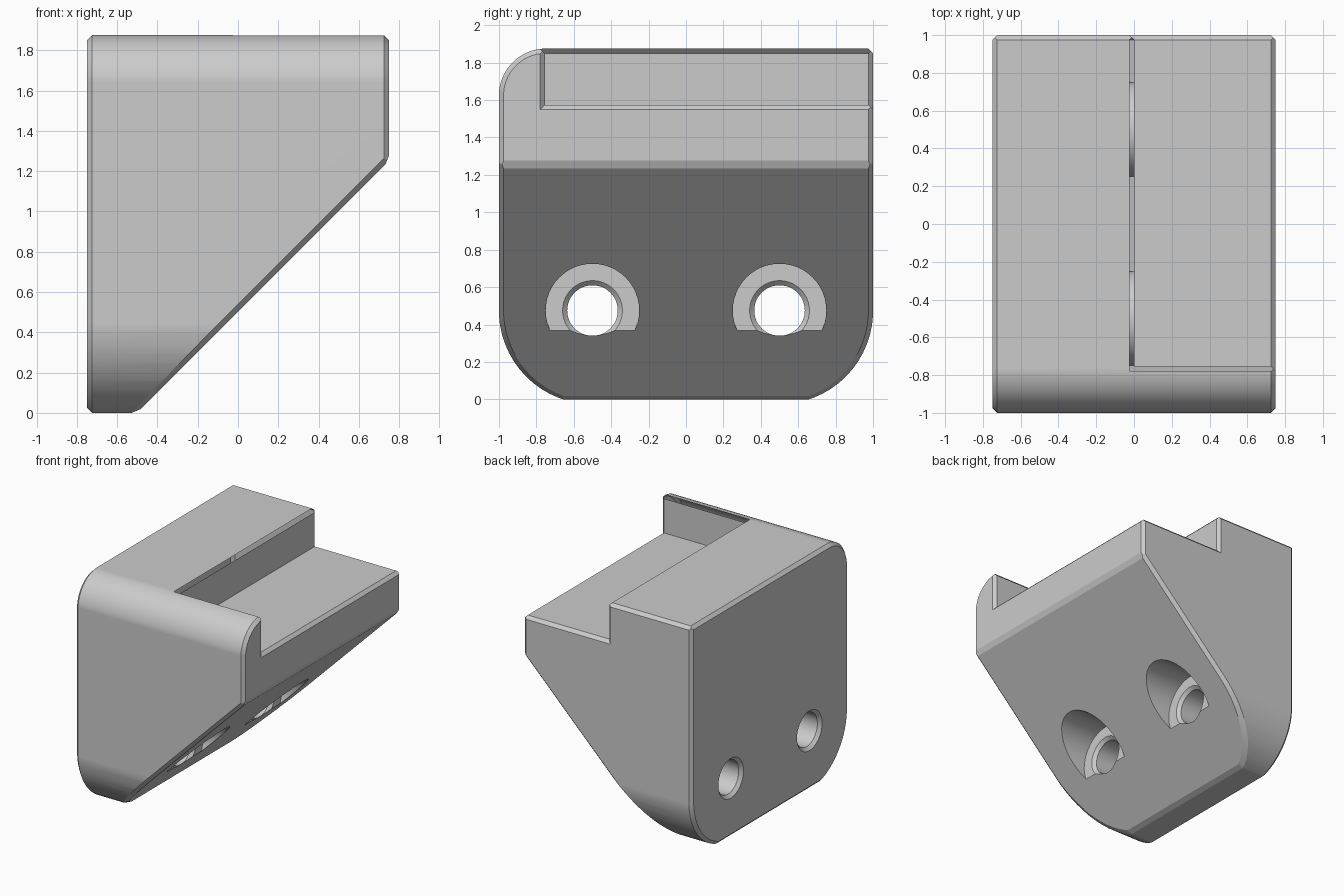
import bpy, bmesh
from math import sin, cos, asin, acos, pi, radians
from mathutils import Vector

cube = bpy.data.objects.get("Cube")
if cube:
    bpy.data.objects.remove(cube, do_unlink=True)

HALF, TOP, W = 0.75, 1.875, 0.025      # half width, height, chamfer
SLOPE = 0.503                          # underside is z = x + SLOPE
HOLE_Z, BORE, HOLE, BORE_FLOOR = 0.475, 0.25, 0.135, -0.135


def make_object(name, bm):
    bmesh.ops.recalc_face_normals(bm, faces=bm.faces[:])
    mesh = bpy.data.meshes.new(name)
    bm.to_mesh(mesh)
    bm.free()
    obj = bpy.data.objects.new(name, mesh)
    bpy.context.scene.collection.objects.link(obj)
    return obj


def hull(name, points):
    """Convex solid around the points, with flat areas merged."""
    bm = bmesh.new()
    for p in points:
        bm.verts.new(p)
    bmesh.ops.remove_doubles(bm, verts=bm.verts[:], dist=1e-4)
    bmesh.ops.convex_hull(bm, input=bm.verts[:])
    loose = [v for v in bm.verts if not v.link_faces]
    bmesh.ops.delete(bm, geom=loose, context='VERTS')
    bmesh.ops.dissolve_limit(bm, angle_limit=0.01, verts=bm.verts[:], edges=bm.edges[:])
    return make_object(name, bm)


def box_points(low, high):
    return [Vector((x, y, z)) for x in (low[0], high[0])
            for y in (low[1], high[1]) for z in (low[2], high[2])]


def revolve(name, profile, y, z, steps=48):
    """Turn (x, radius) pairs around an axis along x."""
    bm = bmesh.new()
    rings = []
    for x, r in profile:
        angles = [2 * pi * i / steps for i in range(steps)]
        rings.append([bm.verts.new((x, y + r * cos(a), z + r * sin(a))) for a in angles])
    for a, b in zip(rings, rings[1:]):
        for i in range(steps):
            j = (i + 1) % steps
            bm.faces.new((a[i], a[j], b[j], b[i]))
    bm.faces.new(rings[0])
    bm.faces.new(rings[-1])
    return make_object(name, bm)


# Side outline as planes (normal, distance): three rounded corners, top and bottom
def arc_planes(cy, cz, r, start, end, steps=12):
    out = []
    for i in range(steps + 1):
        a = start + (end - start) * i / steps
        n = Vector((0, cos(a), sin(a)))
        out.append((n, n.y * cy + n.z * cz + r))
    return out


def chamfer(p, q):
    """Plane that trims the edge between two planes."""
    total = p[0] + q[0]
    half = p[0].angle(q[0]) / 2
    return total.normalized(), (p[1] + q[1]) / total.length - W * sin(half)


sweep = acos(0.156 / 0.5)
top = (Vector((0, 0, 1)), TOP)
back = (Vector((0, 1, 0)), 1.0)
outline = [top, back, (Vector((0, 0, -1)), 0.0)]
outline += arc_planes(-0.75, TOP - 0.25, 0.25, pi / 2, pi)[1:]
outline += arc_planes(0.5, HOLE_Z, 0.5, 0, -sweep)[1:]
outline += arc_planes(-0.5, HOLE_Z, 0.5, pi, pi + sweep)[1:]
left = (Vector((1, 0, 0)), HALF)
right = (Vector((-1, 0, 0)), HALF)
under = (Vector((1, 0, -1)).normalized(), -SLOPE / 2 ** 0.5)
planes = outline + [left, right, under, chamfer(top, back), chamfer(left, under)]
planes += [chamfer(side, p) for side in (left, right, under) for p in outline]

# Body: a block trimmed by every plane
bm = bmesh.new()
bmesh.ops.create_cube(bm, size=6)
for normal, dist in planes:
    bmesh.ops.bisect_plane(bm, geom=bm.verts[:] + bm.edges[:] + bm.faces[:], dist=1e-5,
                           plane_co=normal * dist, plane_no=normal, clear_outer=True)
    rim = [e for e in bm.edges if e.is_boundary]
    if rim:
        bmesh.ops.edgeloop_fill(bm, edges=rim)
corners = [v.co.copy() for v in bm.verts]
bm.free()
body = hull("wedge_bracket", corners)

# Step in the top, with flared mouths that chamfer its rims
step = (0.0, -0.755, 1.575)
far = (3.0, 3.0, 3.0)
cutters = [hull("step_cutter", box_points(step, far))]
for axis, face in enumerate((HALF, 1.0, TOP)):
    points = []
    for depth, grow in ((-2 * W, -W), (W, 2 * W)):
        low = [s - grow for s in step]
        high = list(far)
        low[axis] = high[axis] = face + depth
        points += box_points(low, high)
    cutters.append(hull("step_rim_cutter", points))

# Screw holes with counterbores, and the chamfered bore rim on the slope
bore_profile = [(-HALF - 0.05, HOLE + W + 0.05), (-HALF + W, HOLE),
                (BORE_FLOOR - W, HOLE), (BORE_FLOOR, HOLE + W),
                (BORE_FLOOR, BORE), (1.2, BORE)]
for y in (-0.5, 0.5):
    cutters.append(revolve("screw_hole_cutter", bore_profile, y, HOLE_Z))
    points = []
    for t in (-1.6, 1.2):
        r = BORE + 0.9 * W * (1 + t / 1.2)
        chord = BORE_FLOOR + SLOPE - W * (0.8 + 1.67 * t)
        start = asin((chord - HOLE_Z) / r)
        for i in range(37):
            a = start + (pi - 2 * start) * i / 36
            z = HOLE_Z + r * sin(a)
            points.append((z + SLOPE + t * W, y + r * cos(a), z))
    cutters.append(hull("bore_rim_cutter", points))

grey = bpy.data.materials.new("plain grey")
grey.use_nodes = True
colour = (0.6, 0.6, 0.6, 1)
grey.diffuse_color = colour
grey.node_tree.nodes["Principled BSDF"].inputs["Base Color"].default_value = colour
body.data.materials.append(grey)

# Cut, then shade with sharp chamfer edges
bpy.ops.object.select_all(action='DESELECT')
body.select_set(True)
bpy.context.view_layer.objects.active = body
for cutter in cutters:
    cutter.hide_render = True
    mod = body.modifiers.new("cut", 'BOOLEAN')
    mod.operation = 'DIFFERENCE'
    mod.solver = 'EXACT'
    mod.object = cutter
    bpy.ops.object.modifier_apply(modifier=mod.name)
    bpy.data.objects.remove(cutter, do_unlink=True)
bpy.ops.object.shade_smooth_by_angle(angle=radians(15))
weighted = body.modifiers.new("even_shading", 'WEIGHTED_NORMAL')
weighted.keep_sharp = True
